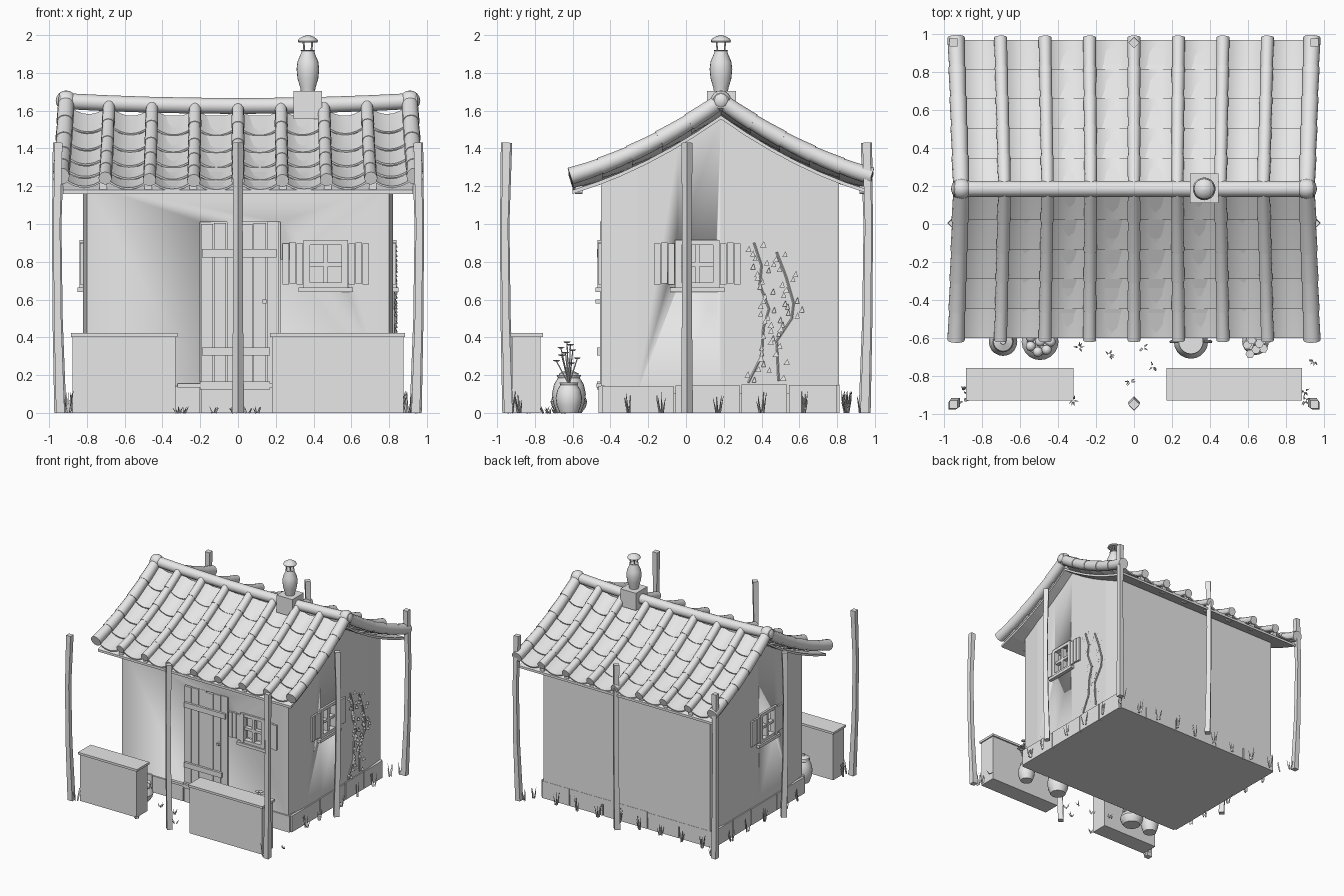
import bpy, bmesh, math, random
from mathutils import Matrix, Vector

random.seed(4)
if "Cube" in bpy.data.objects:
    bpy.data.objects.remove(bpy.data.objects["Cube"], do_unlink=True)

grey = bpy.data.materials.new("plain_grey")
grey.use_nodes = True
grey.diffuse_color = (0.8, 0.8, 0.8, 1)
grey.node_tree.nodes["Principled BSDF"].inputs["Base Color"].default_value = (0.8, 0.8, 0.8, 1)


def finish(name, bm, angle=35):
    bmesh.ops.recalc_face_normals(bm, faces=bm.faces)
    mesh = bpy.data.meshes.new(name)
    bm.to_mesh(mesh)
    bm.free()
    mesh.materials.append(grey)
    mesh.shade_smooth()
    mesh.set_sharp_from_angle(angle=math.radians(angle))
    ob = bpy.data.objects.new(name, mesh)
    bpy.context.collection.objects.link(ob)
    return ob


def box(bm, lo, hi, place=Matrix()):
    lo, hi = Vector(lo), Vector(hi)
    m = place @ Matrix.Translation((lo + hi) / 2) @ Matrix.Diagonal((*(hi - lo), 1))
    bmesh.ops.create_cube(bm, size=1, matrix=m)


def tube(bm, points, radii, sides=12, turn=0):
    """Sweep a regular polygon along points; also used for turned shapes."""
    points = [Vector(p) for p in points]
    rings = []
    for i, p in enumerate(points):
        d = points[min(i + 1, len(points) - 1)] - points[max(i - 1, 0)]
        q = Vector((0, 0, 1)).rotation_difference(d)
        angles = [turn + math.tau * k / sides for k in range(sides)]
        rings.append([bm.verts.new(p + q @ Vector((math.cos(a), math.sin(a), 0)) * radii[i]) for a in angles])
    for a, b in zip(rings, rings[1:]):
        for k in range(sides):
            n = (k + 1) % sides
            bm.faces.new((a[k], a[n], b[n], b[k]))
    bm.faces.new(rings[0][::-1])
    bm.faces.new(rings[-1])


def turned(bm, x, y, profile, sides=20):
    tube(bm, [(x, y, z) for r, z in profile], [r for r, z in profile], sides)


# Roof surface: t runs from the ridge (0) to the eave (1)
RIDGE, RUN, ROWS = 0.185, 0.785, 5


def roof(x, t, side, drop=0):
    z = 1.645 - 0.395 * t - 0.16 * t * (1 - t) + 0.025 * (x / 0.91) ** 2 - 0.02
    return Vector((x * (1 + 0.03 * t), RIDGE + side * RUN * t, z - drop))


# House walls, with a gable that follows the roof
bm = bmesh.new()
columns = []
for y, x in ((-0.45, 0.8), (-0.26, 0.82), (-0.04, 0.82), (RIDGE, 0.82), (0.41, 0.82), (0.61, 0.82), (0.81, 0.8)):
    top = roof(0.82, abs(y - RIDGE) / RUN, 1, 0.09).z
    columns.append([bm.verts.new(p) for p in ((-x, y, 0.1), (x, y, 0.1), (x, y, top), (-x, y, top))])
for a, b in zip(columns, columns[1:]):
    for k in range(4):
        bm.faces.new((a[k], a[(k + 1) % 4], b[(k + 1) % 4], b[k]))
bm.faces.new(columns[0])
bm.faces.new(columns[-1])
walls = finish("walls", bm, 3)

# Recesses for the door and three windows
window_places = [("front", (0.465, -0.45), 0), ("left", (0.82, 0.06), 90), ("right", (-0.82, 0.06), -90)]
places = [(n, Matrix.Translation((*p, 0)) @ Matrix.Rotation(math.radians(a), 4, 'Z')) for n, p, a in window_places]
bm = bmesh.new()
box(bm, (-0.2, -0.55, 0.155), (0.225, -0.43, 1.01))
for n, place in places:
    box(bm, (-0.1, -0.1, 0.68), (0.1, 0.06, 0.89), place)
cutter = finish("opening_cutter", bm)
cutter.hide_render = True
cut = walls.modifiers.new("openings", 'BOOLEAN')
cut.object, cut.solver = cutter, 'EXACT'
bpy.context.view_layer.objects.active = walls
bpy.ops.object.modifier_apply(modifier=cut.name)
bpy.data.objects.remove(cutter, do_unlink=True)

# Windows: frame, glazing cross, sill and slatted shutters
for n, place in places:
    bm = bmesh.new()
    for s in (-1, 1):
        box(bm, (s * 0.1 - 0.017, -0.018, 0.665), (s * 0.1 + 0.017, 0.03, 0.915), place)
        for k in range(3):
            c = s * (0.138 + k * 0.037)
            lift = 0.004 * (k % 2)
            box(bm, (c - 0.017, -0.016, 0.68 + lift), (c + 0.017, 0.01, 0.897 + lift), place)
    for z in (0.677, 0.903):
        box(bm, (-0.11, -0.016, z - 0.013), (0.11, 0.03, z + 0.013), place)
    box(bm, (-0.012, -0.008, 0.68), (0.012, 0.03, 0.9), place)
    box(bm, (-0.1, -0.006, 0.775), (0.1, 0.03, 0.797), place)
    box(bm, (-0.145, -0.03, 0.64), (0.145, 0.03, 0.665), place)
    finish(n + "_window", bm)

# Plank door with cross boards and a latch
bm = bmesh.new()
for k in range(6):
    x = -0.197 + k * 0.07
    box(bm, (x, -0.452 - 0.003 * (k % 2), 0.155), (x + 0.064, -0.42, 1.0 + 0.006 * (k % 3)))
for z, a, b in ((0.845, -0.19, 0.205), (0.325, -0.19, 0.17), (0.145, -0.2, 0.17)):
    box(bm, (a, -0.472, z - 0.022), (b, -0.44, z + 0.022))
box(bm, (0.13, -0.48, 0.58), (0.15, -0.44, 0.6))
finish("door", bm)

# Stone plinth made of separate blocks, and the doorstep
bm = bmesh.new()
box(bm, (-0.81, -0.45, 0), (0.81, 0.8, 0.145))
side_joints, front_joints = (-0.45, -0.06, 0.29, 0.54, 0.8), (-0.82, -0.5, -0.2, 0.23, 0.55, 0.82)
for s in (-1, 1):
    for a, b in zip(side_joints, side_joints[1:]):
        box(bm, (s * 0.815 - 0.015, a + 0.004, 0), (s * 0.815 + 0.015, b - 0.004, 0.14 + random.random() * 0.01))
for y in (-0.45, 0.8):
    for a, b in zip(front_joints, front_joints[1:]):
        box(bm, (a + 0.004, y - 0.012, 0), (b - 0.004, y + 0.012, 0.14 + random.random() * 0.01))
box(bm, (-0.32, -0.475, 0.135), (0.25, -0.4, 0.155))
finish("stone_plinth", bm)

# Roof boarding under the tiles, with rafter ends
bm = bmesh.new()
for side in (-1, 1):
    for i in range(6):
        a, b = i / 6, (i + 1) / 6
        corners = [roof(x, t, side, d) for d in (0.075, 0.095) for x, t in ((-0.9, a), (0.9, a), (0.9, b), (-0.9, b))]
        v = [bm.verts.new(p) for p in corners]
        for f in ((0, 1, 2, 3), (4, 5, 6, 7), (0, 1, 5, 4), (1, 2, 6, 5), (2, 3, 7, 6), (3, 0, 4, 7)):
            bm.faces.new([v[k] for k in f])
bmesh.ops.remove_doubles(bm, verts=bm.verts, dist=0.0005)
for x in range(-3, 4):
    for side in (-1, 1):
        p = roof(x * 0.231, 0.96, side, 0.06)
        box(bm, p - Vector((0.02, 0.02, 0.02)), p + Vector((0.02, 0.02, 0.025)))
finish("roof_boards", bm)

# Hollow pan tiles in overlapping rows
tube_x = [0.91 * k / 4 for k in range(-4, 5)]
bm = bmesh.new()
for side in (-1, 1):
    for x0, x1 in zip(tube_x, tube_x[1:]):
        for row in range(ROWS):
            rows = []
            for j in range(3):
                t = (row + j / 2 * 1.03) / ROWS
                line = []
                for k in range(9):
                    u = k / 4 - 1
                    p = roof(x0 + (x1 - x0) * k / 8, min(t, 1), side, 0.012 + 0.05 * (1 - u * u) - 0.014 * j / 2)
                    line.append(bm.verts.new(p))
                rows.append(line)
            for a, b in zip(rows, rows[1:]):
                for k in range(8):
                    f = bm.faces.new((a[k], a[k + 1], b[k + 1], b[k]))
                    f.normal_update()
                    if f.normal.z < 0:
                        f.normal_flip()
bmesh.ops.solidify(bm, geom=bm.faces[:], thickness=0.01)
finish("pan_tiles", bm)

# Rounded cover tiles along each joint, then the ridge
bm = bmesh.new()
for side in (-1, 1):
    for k, x in enumerate(tube_x):
        r = 0.046 if k in (0, 8) else 0.035
        for row in range(ROWS):
            ts = [row / ROWS, (row + 0.5) / ROWS, min((row + 1.08) / ROWS, 1.02)]
            tube(bm, [roof(x, t, side, -0.002) for t in ts], [r * 0.9, r * 0.95, r])
finish("cover_tiles", bm)
bm = bmesh.new()
xs = [-0.95 + 1.9 * k / 8 for k in range(9)]
tube(bm, [(x, RIDGE, roof(x, 0, 1).z) for x in xs], [0.042] * 9)
for x in (-0.91, 0.91):
    bmesh.ops.create_uvsphere(bm, u_segments=12, v_segments=8, radius=0.055,
                              matrix=Matrix.Translation((x, RIDGE, 1.652)))
finish("ridge_tiles", bm)

# Chimney: block, turned pot, little legs and cap
bm = bmesh.new()
box(bm, (0.295, 0.11, 1.555), (0.445, 0.265, 1.705))
pot = ((0.037, 1.7), (0.04, 1.72), (0.055, 1.77), (0.06, 1.82), (0.055, 1.86), (0.036, 1.905), (0.034, 1.915), (0.038, 1.92))
turned(bm, 0.37, RIDGE, pot)
for k in range(4):
    a = math.tau * (k + 0.5) / 4
    c, s = math.cos(a), math.sin(a)
    tube(bm, [(0.37 + r * c, RIDGE + r * s, z) for r, z in ((0.026, 1.91), (0.034, 1.975))], [0.005, 0.005], 6)
turned(bm, 0.37, RIDGE, ((0.05, 1.962), (0.054, 1.968), (0.048, 1.98), (0.025, 1.994), (0.004, 2.0)))
finish("chimney", bm)

# Eight bent poles around the yard
bm = bmesh.new()
for x in (-0.955, 0, 0.955):
    for y in (-0.955, 0.005, 0.96):
        if x or abs(y) > 0.1:
            bend = ((0, 0.985), (0.5, 1), (1.0, 1.005), (1.43, 0.995))
            tube(bm, [(x * f, y * f, z) for z, f in bend], [0.032, 0.027, 0.025, 0.03], 4, math.pi / 4 if x and abs(y) > 0.1 else 0)
finish("poles", bm, 20)

# Two low yard walls with coping
for name, a, b in (("right_yard_wall", -0.885, -0.32), ("left_yard_wall", 0.17, 0.885)):
    bm = bmesh.new()
    box(bm, (a + 0.01, -0.92, 0), (b - 0.01, -0.77, 0.41))
    box(bm, (a, -0.93, 0.403), (b, -0.758, 0.422))
    finish(name, bm)

# Pots in front of the house
jar = ((0.7, 0), (0.92, 0.05), (1, 0.1), (0.88, 0.15), (0.65, 0.185), (0.72, 0.2))
for name, x, r, h in (("round_jar", -0.69, 0.075, 1), ("fruit_bowl", -0.495, 0.097, 0.6),
                      ("handled_jar", 0.3, 0.09, 1), ("flower_pot", 0.64, 0.07, 0.8)):
    bm = bmesh.new()
    turned(bm, x, -0.62, [(r * f, z * h) for f, z in jar])
    if name == "round_jar":
        turned(bm, x, -0.62, ((0.055, 0.19), (0.05, 0.21), (0.015, 0.225), (0.014, 0.24)))
    if name == "fruit_bowl":
        for k in range(8):
            a, d = math.tau * k / 7, 0.055 * (k < 7)
            spot = (x + d * math.cos(a), -0.62 + d * math.sin(a), 0.13 + 0.03 * (k == 7))
            bmesh.ops.create_icosphere(bm, subdivisions=2, radius=0.027, matrix=Matrix.Translation(spot))
    if name == "handled_jar":
        for s in (-1, 1):
            arc = [math.pi * (k / 6 - 0.5) for k in range(7)]
            tube(bm, [(x + s * (0.07 + 0.035 * math.cos(a)), -0.62, 0.165 + 0.035 * math.sin(a)) for a in arc], [0.008] * 7, 8)
    if name == "flower_pot":
        for k in range(9):
            a, d = k * 2.4, 0.02 + 0.006 * k
            tip = Vector((x + d * math.cos(a), -0.63 + d * math.sin(a), 0.37 - 0.014 * k))
            tube(bm, [(x, -0.62, 0.15), tip], [0.004, 0.003], 5)
            tube(bm, [tip, tip + Vector((0, 0, 0.008))], [0.012, 0.024], 6)
    finish(name, bm)

# Climbing vine on the left wall
bm = bmesh.new()
stems = (((0.33, 0.16), (0.4, 0.3), (0.41, 0.45), (0.44, 0.55), (0.39, 0.68), (0.4, 0.78), (0.36, 0.9)),
         ((0.49, 0.17), (0.48, 0.38), (0.56, 0.5), (0.57, 0.58), (0.53, 0.72), (0.48, 0.85)))
for stem in stems:
    tube(bm, [(0.825, y, z) for y, z in stem], [0.006] * len(stem), 5)
    for a, b in zip(stem, stem[1:]):
        for k in range(5):
            y, z = Vector(a).lerp(Vector(b), k / 5) + Vector((random.uniform(-0.05, 0.05), 0))
            w = random.uniform(0.011, 0.018)
            bm.faces.new([bm.verts.new(p) for p in ((0.828, y - w, z), (0.845, y + w, z), (0.832, y + w * 0.3, z + 0.032))])
finish("vine", bm)

# Grass tufts beside the plinth, poles and path
bm = bmesh.new()
spots = [(s * 0.87, y) for s in (-1, 1) for y in (-0.3, -0.13, 0.17, 0.4, 0.62, 0.85)]
spots += [(x * 0.2 + 0.05, 0.85) for x in range(-4, 4)] + [(s * 0.9, y) for s in (-1, 1) for y in (-0.93, -0.88, 0.93)]
low = [(-0.29, -0.65), (-0.13, -0.69), (0.05, -0.65), (0.1, -0.75), (-0.02, -0.83), (-0.32, -0.93), (0.95, -0.72)]
for x, y in spots + low:
    tall = 0.035 if (x, y) in low else 0.12
    for k in range(5):
        a = random.random() * math.tau
        lean = Vector((math.cos(a), math.sin(a), 0)) * 0.02
        tip = Vector((x, y, tall * random.uniform(0.5, 1))) + lean * 1.4
        tube(bm, [Vector((x, y, 0)) + lean * 0.5, tip], [0.006, 0.001], 3)
finish("grass_tufts", bm)
